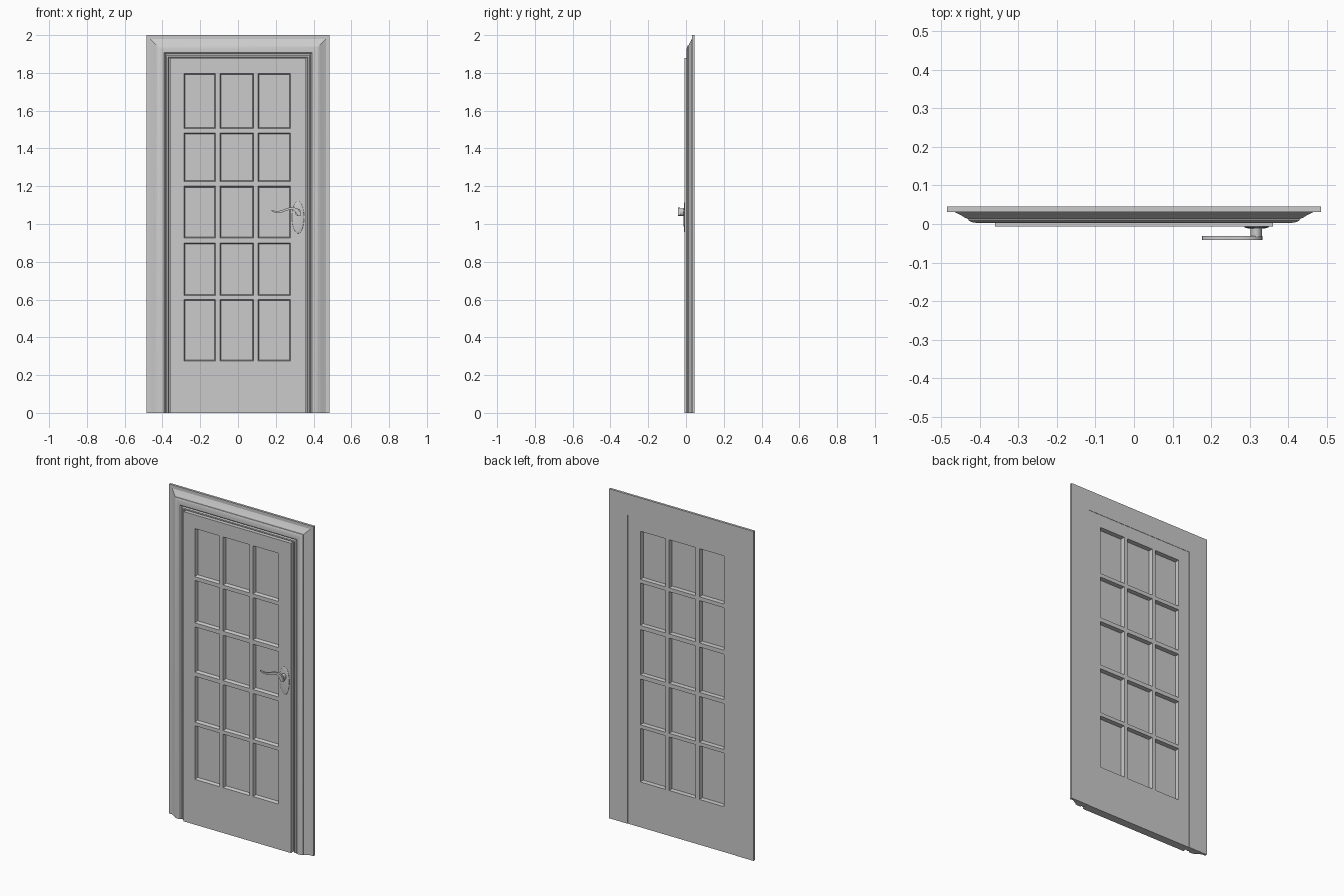
import bpy, bmesh, math
from mathutils import Vector

cube = bpy.data.objects.get("Cube")
if cube:
    bpy.data.objects.remove(cube)

grey = bpy.data.materials.new("plain grey")
grey.use_nodes = True
COLOUR = (0.6, 0.6, 0.6, 1)
grey.diffuse_color = COLOUR
grey.node_tree.nodes["Principled BSDF"].inputs["Base Color"].default_value = COLOUR


def finish(name, bm, smooth=None):
    """Turn a bmesh into a named object with the shared material."""
    bmesh.ops.recalc_face_normals(bm, faces=bm.faces)
    mesh = bpy.data.meshes.new(name)
    bm.to_mesh(mesh)
    bm.free()
    mesh.materials.append(grey)
    obj = bpy.data.objects.new(name, mesh)
    bpy.context.collection.objects.link(obj)
    if smooth:
        bpy.ops.object.select_all(action="DESELECT")
        obj.select_set(True)
        bpy.context.view_layer.objects.active = obj
        bpy.ops.object.shade_smooth_by_angle(angle=math.radians(smooth))
    return obj


# Door casing: moulded profile (distance in from the edge, y), mitred at the corners
HALF, TOP = 0.485, 2.0
profile = [(0, .045), (0, .031), (.02, .031), (.028, .027), (.036, .023),
           (.045, .017), (.055, .013), (.056, .009), (.064, .005), (.075, .003),
           (.092, .003), (.097, .007), (.1, .014), (.107, .008), (.115, .008),
           (.119, .016), (.125, .016), (.125, .045)]
bm = bmesh.new()
stations = []
for side, high in ((-1, False), (-1, True), (1, True), (1, False)):
    stations.append([bm.verts.new((side * (HALF - u), y, TOP - u if high else 0))
                     for u, y in profile])
count = len(profile)
for a, b in zip(stations, stations[1:]):
    for i in range(count):
        j = (i + 1) % count
        bm.faces.new((a[i], a[j], b[j], b[i]))
bm.faces.new(stations[0])
bm.faces.new(stations[-1])
finish("door_casing", bm, 25)

# Door leaf: gridded front and back skins with every pane sunk in
columns = [-.36, -.285, -.12, -.095, .083, .106, .277, .36]
rows = [0, .275, .6, .622, .9, .925, 1.2, 1.225, 1.482, 1.505, 1.797, 1.88]
FRONT, BACK = -.007, .043
bm = bmesh.new()
skins = []
for y in (FRONT, BACK):
    grid = [[bm.verts.new((x, y, z)) for z in rows] for x in columns]
    panes = []
    for i in range(len(columns) - 1):
        for j in range(len(rows) - 1):
            face = bm.faces.new((grid[i][j], grid[i + 1][j],
                                 grid[i + 1][j + 1], grid[i][j + 1]))
            if i % 2 and j % 2:
                panes.append(face)
    skins.append((grid, panes))


def border(grid):
    """Vertices around the rim of a grid, in order."""
    return ([c[0] for c in grid] + grid[-1][1:]
            + [c[-1] for c in grid[-2::-1]] + grid[0][-2:0:-1])


rim_a, rim_b = border(skins[0][0]), border(skins[1][0])
for i in range(len(rim_a)):
    j = (i + 1) % len(rim_a)
    bm.faces.new((rim_a[i], rim_a[j], rim_b[j], rim_b[i]))
bmesh.ops.recalc_face_normals(bm, faces=bm.faces)
bmesh.ops.inset_individual(bm, faces=skins[0][1], thickness=.008, depth=-.02)
bmesh.ops.inset_individual(bm, faces=skins[1][1], thickness=.001, depth=-.028)
finish("door_leaf", bm)

# Handle plate: shallow oval dome on the leaf
bm = bmesh.new()
bmesh.ops.create_uvsphere(bm, u_segments=32, v_segments=16, radius=1)
bmesh.ops.scale(bm, vec=(.032, .006, .085), verts=bm.verts)
bmesh.ops.translate(bm, vec=(.318, FRONT, 1.035), verts=bm.verts)
finish("handle_plate", bm, 60)


def along_y(name, outline, near, far, smooth):
    """Extrude an x-z outline between two depths."""
    bm = bmesh.new()
    face = bm.faces.new([bm.verts.new((x, near, z)) for x, z in outline])
    made = bmesh.ops.extrude_face_region(bm, geom=[face])
    verts = [v for v in made["geom"] if isinstance(v, bmesh.types.BMVert)]
    bmesh.ops.translate(bm, vec=(0, far - near, 0), verts=verts)
    return finish(name, bm, smooth)


# Handle spindle
ring = [(.317 + .015 * math.cos(t * math.tau / 20),
         1.062 + .019 * math.sin(t * math.tau / 20)) for t in range(20)]
along_y("handle_spindle", ring, -.034, FRONT, 40)

# Handle lever: flat waved bar, given as centre line (x, z, half thickness)
spine = [(.177, 1.072, .003), (.195, 1.065, .004), (.215, 1.064, .005),
         (.235, 1.068, .006), (.255, 1.076, .006), (.275, 1.082, .006),
         (.295, 1.081, .008), (.312, 1.07, .011), (.322, 1.056, .011),
         (.325, 1.044, .008)]
upper, lower = [], []
for k, (x, z, half) in enumerate(spine):
    before, after = spine[max(k - 1, 0)], spine[min(k + 1, len(spine) - 1)]
    along = Vector((after[0] - before[0], after[1] - before[1])).normalized()
    upper.append((x - along.y * half, z + along.x * half))
    lower.append((x + along.y * half, z - along.x * half))
along_y("handle_lever", upper + lower[::-1], -.042, -.031, 40)
